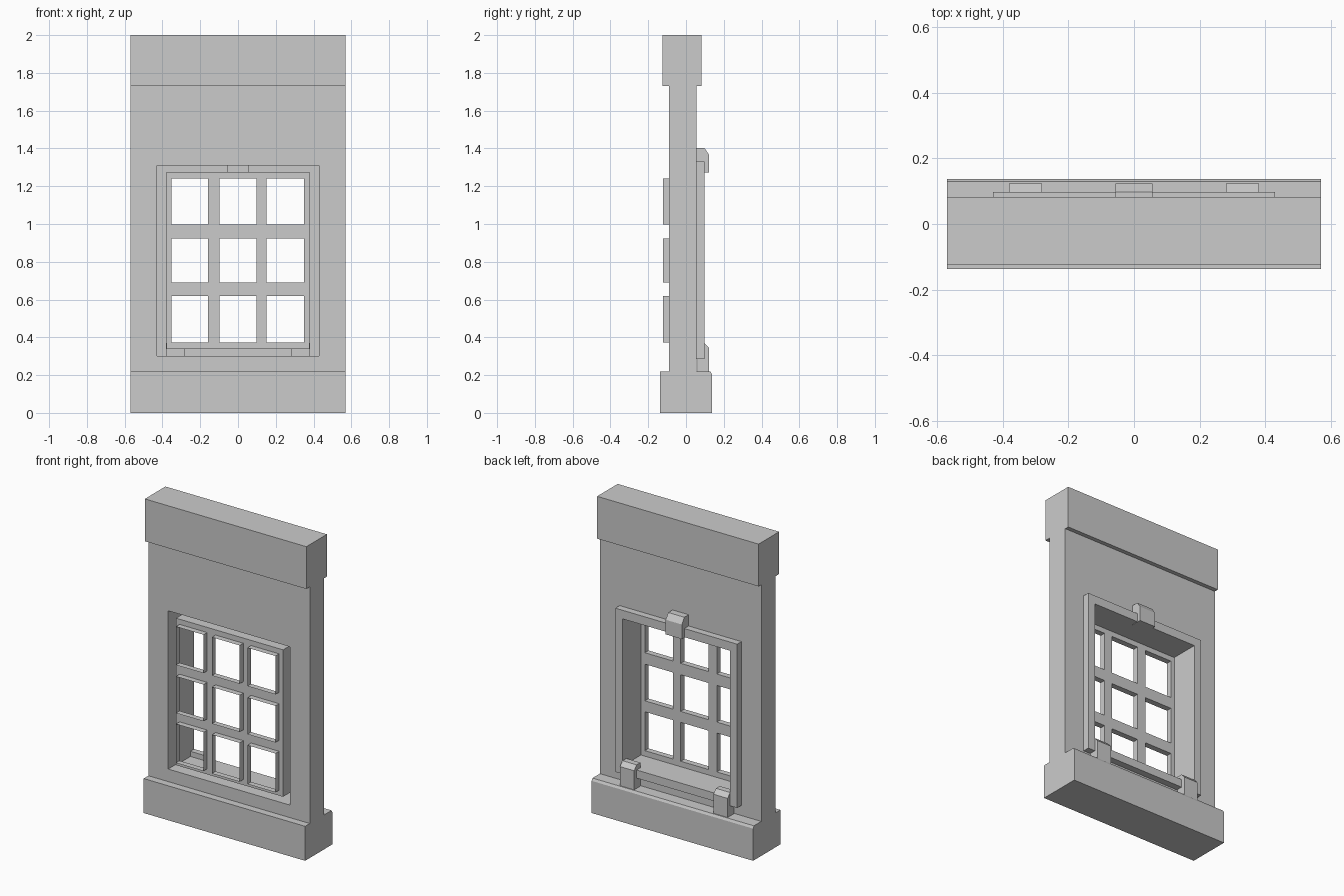
import bpy, bmesh

if "Cube" in bpy.data.objects:
    bpy.data.objects.remove(bpy.data.objects["Cube"])


def finish(name, bm, recalc=True):
    if recalc:
        bmesh.ops.recalc_face_normals(bm, faces=bm.faces[:])
    mesh = bpy.data.meshes.new(name)
    bm.to_mesh(mesh)
    bm.free()
    ob = bpy.data.objects.new(name, mesh)
    bpy.context.collection.objects.link(ob)
    return ob


def extrude_x(name, profile, x0, x1):
    """Solid made by sweeping a (y, z) profile along x."""
    bm = bmesh.new()
    a = [bm.verts.new((x0, y, z)) for y, z in profile]
    b = [bm.verts.new((x1, y, z)) for y, z in profile]
    bm.faces.new(a)
    bm.faces.new(b[::-1])
    for i in range(len(a)):
        j = (i + 1) % len(a)
        bm.faces.new((a[i], b[i], b[j], a[j]))
    return finish(name, bm)


def rect_loft(name, rects, closed=False):
    """Bridge rectangles given as (half width, z0, z1, y)."""
    bm = bmesh.new()
    loops = [[bm.verts.new(p) for p in ((-w, y, z0), (w, y, z0), (w, y, z1), (-w, y, z1))]
             for w, z0, z1, y in rects]
    pairs = list(zip(loops, loops[1:]))
    if closed:
        pairs.append((loops[-1], loops[0]))
    for a, b in pairs:
        for i in range(4):
            j = (i + 1) % 4
            bm.faces.new((a[i], a[j], b[j], b[i]))
    return finish(name, bm)


W = 0.57

# wall panel with window opening
rect_loft("wall", [(W, 0.22, 1.73, 0.055), (W, 0.22, 1.73, -0.09),
                   (0.43, 0.30, 1.31, -0.09), (0.43, 0.30, 1.31, 0.055)], closed=True)

# top beam and plinth with a small chamfer at the back
extrude_x("top_beam", [(-0.125, 1.73), (0.082, 1.73), (0.082, 2.0), (-0.125, 2.0)], -W, W)
extrude_x("plinth", [(-0.137, 0), (0.137, 0), (0.137, 0.205), (0.129, 0.22), (-0.137, 0.22)], -W, W)

# window surround at the back, with the reveal running to the lattice
SHEET, FRONT = -0.085, -0.122
rect_loft("window_frame", [(0.43, 0.285, 1.33, 0.055), (0.43, 0.285, 1.33, 0.098),
                           (0.378, 0.337, 1.275, 0.098), (0.378, 0.337, 1.275, SHEET)])

# lattice sheet with thin raised rims around nine panes
xs = [-0.378, -0.353, -0.158, -0.099, 0.097, 0.152, 0.350, 0.378]
zs = [0.337, 0.372, 0.62, 0.69, 0.924, 0.997, 1.242, 1.275]
bm = bmesh.new()
grid = [[bm.verts.new((x, SHEET, z)) for z in zs] for x in xs]
for i in range(7):
    for j in range(7):
        cell = [grid[i][j], grid[i + 1][j], grid[i + 1][j + 1], grid[i][j + 1]]
        if i % 2 and j % 2:
            rim = [bm.verts.new((v.co.x, FRONT, v.co.z)) for v in cell]
            for k in range(4):
                m = (k + 1) % 4
                bm.faces.new((cell[k], cell[m], rim[m], rim[k]))
        else:
            bm.faces.new(cell)
finish("window_lattice", bm)

# keystone and the two sill blocks
extrude_x("keystone", [(0.055, 1.272), (0.123, 1.272), (0.123, 1.365), (0.098, 1.402),
                       (0.055, 1.402)], -0.057, 0.057)
for side, x in (("left", -0.33), ("right", 0.33)):
    extrude_x("sill_block_" + side, [(0.06, 0.22), (0.123, 0.22), (0.123, 0.342),
                                     (0.098, 0.37), (0.06, 0.37)], x - 0.05, x + 0.05)
